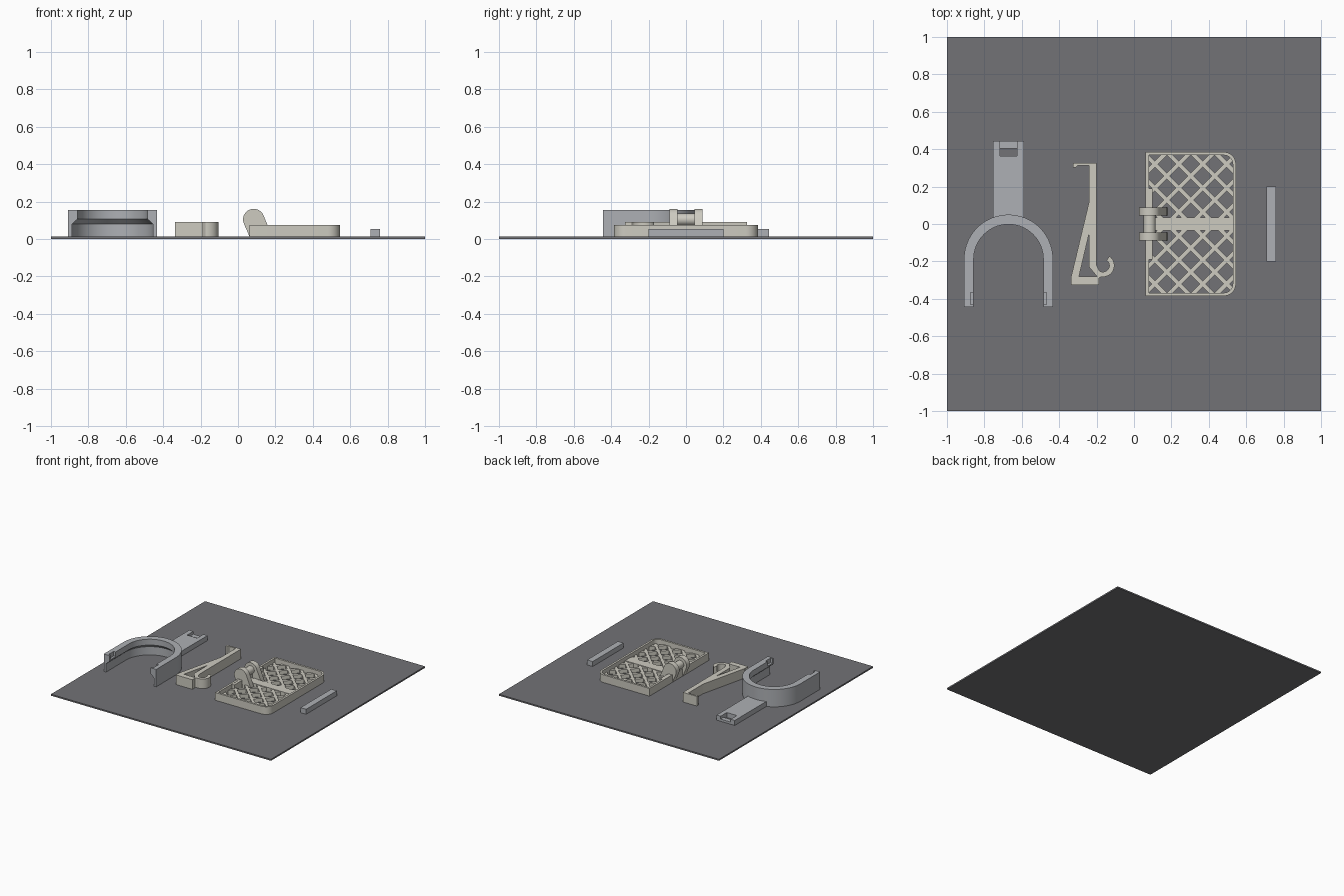
import bpy, bmesh, math
from mathutils import Vector, Matrix

if "Cube" in bpy.data.objects:
    bpy.data.objects.remove(bpy.data.objects["Cube"])


def material(name, rgb):
    m = bpy.data.materials.new(name)
    m.diffuse_color = (*rgb, 1)
    m.use_nodes = True
    m.node_tree.nodes["Principled BSDF"].inputs["Base Color"].default_value = m.diffuse_color
    return m


DARK = material("dark grey", (0.17, 0.17, 0.182))
GREY = material("cool grey", (0.42, 0.435, 0.46))
BEIGE = material("warm beige", (0.61, 0.595, 0.53))
Z0 = 0.012  # top of the base sheet


def finish(name, bm, mat, smooth=False):
    bmesh.ops.recalc_face_normals(bm, faces=bm.faces)
    me = bpy.data.meshes.new(name)
    bm.to_mesh(me)
    bm.free()
    ob = bpy.data.objects.new(name, me)
    bpy.context.collection.objects.link(ob)
    me.materials.append(mat)
    if smooth:
        bpy.ops.object.select_all(action='DESELECT')
        ob.select_set(True)
        bpy.context.view_layer.objects.active = ob
        bpy.ops.object.shade_smooth_by_angle(angle=math.radians(30))
    return ob


def add_box(bm, x0, x1, y0, y1, z0, z1):
    m = Matrix.Translation(((x0 + x1) / 2, (y0 + y1) / 2, (z0 + z1) / 2))
    return bmesh.ops.create_cube(bm, size=1, matrix=m @ Matrix.Diagonal((x1 - x0, y1 - y0, z1 - z0, 1)))


def boxes(name, mat, *specs):
    bm = bmesh.new()
    for s in specs:
        add_box(bm, *s)
    return finish(name, bm, mat)


def add_prism(bm, points, depth):
    """Extrude a closed 3D outline along the depth vector."""
    f = bm.faces.new([bm.verts.new(p) for p in points])
    r = bmesh.ops.extrude_face_region(bm, geom=[f], use_keep_orig=True)
    bmesh.ops.translate(bm, vec=depth, verts=[v for v in r['geom'] if isinstance(v, bmesh.types.BMVert)])


def bridge(bm, rings, closed):
    """Skin a list of equal closed cross-sections."""
    vs = [[bm.verts.new(p) for p in r] for r in rings]
    n = len(vs[0])
    for i in range(len(vs) if closed else len(vs) - 1):
        a, b = vs[i], vs[(i + 1) % len(vs)]
        for j in range(n):
            bm.faces.new((a[j], a[(j + 1) % n], b[(j + 1) % n], b[j]))
    if not closed:
        bm.faces.new(vs[0])
        bm.faces.new(vs[-1])


# Base sheet
boxes("base_sheet", DARK, (-1, 1, -1, 1, 0, Z0))

# U-shaped clamp: stepped section swept round an arch with straight legs
CX, CY, END = -0.671, -0.188, -0.444
section = [(0.238, Z0), (0.238, 0.155), (0.186, 0.155), (0.186, 0.107), (0.2165, 0.08), (0.2165, Z0)]
path = [(0, END)] + [(math.pi * i / 48, CY) for i in range(49)] + [(math.pi, END)]
bm = bmesh.new()
bridge(bm, [[(CX + r * math.cos(a), y + r * math.sin(a), z) for r, z in section] for a, y in path], False)
clamp = finish("clamp_arch", bm, GREY, True)

# Notches near the leg tips
cutter = boxes("notch_cutter", GREY,
               (CX - 0.204, CX - 0.17, -0.43, -0.365, 0.118, 0.2),
               (CX + 0.17, CX + 0.204, -0.43, -0.365, 0.118, 0.2))
cutter.hide_render = True
cutter.hide_viewport = True
mod = clamp.modifiers.new("notches", 'BOOLEAN')
mod.operation = 'DIFFERENCE'
mod.object = cutter

# Clamp arm with slotted end
A = 0.053
boxes("clamp_arm", GREY,
      (CX - 0.083, CX + 0.083, 0.03, 0.363, Z0, A),
      (CX - 0.083, CX - 0.046, 0.363, 0.444, Z0, A),
      (CX + 0.046, CX + 0.083, 0.363, 0.444, Z0, A),
      (CX - 0.046, CX + 0.046, 0.405, 0.444, Z0, 0.03))

# Lever: straight stem, top lip, diagonal brace, foot and hook
bm = bmesh.new()
lever = [
    [(-0.326, 0.326), (-0.326, 0.303), (-0.31, 0.303), (-0.302, 0.312), (-0.24, 0.312), (-0.24, 0.1),
     (-0.24, -0.23), (-0.19, -0.29), (-0.17, -0.28), (-0.2, -0.22), (-0.2, 0.326)],
    [(-0.24, 0.12), (-0.337, -0.285), (-0.295, -0.285), (-0.235, -0.03), (-0.215, -0.03), (-0.215, 0.12)],
    [(-0.337, -0.326), (-0.187, -0.326), (-0.187, -0.282), (-0.337, -0.282)],
]
for poly in lever:
    add_prism(bm, [(x, y, Z0) for x, y in poly], (0, 0, 0.079))
arc = [math.radians(170 + 245 * i / 28) for i in range(29)]
hook = [(r, a) for r, seq in ((0.061, arc), (0.034, arc[::-1])) for a in seq]
add_prism(bm, [(-0.166 + r * math.cos(a), -0.222 + r * math.sin(a), Z0) for r, a in hook], (0, 0, 0.079))
finish("lever_hook", bm, BEIGE, True)

# Basket rim: square corners at the hinge side, round at the far side
X0, X1, Y, T, R, TOP = 0.062, 0.545, 0.385, 0.017, 0.065, 0.075


def rim_outline(inset):
    r = R - inset
    pts = [(X0 + inset, -Y + inset)]
    for sy, start in ((-1, -90), (1, 0)):
        for i in range(9):
            a = math.radians(start + 90 * i / 8)
            pts.append((X1 - R + r * math.cos(a), sy * (Y - R) + r * math.sin(a)))
    return pts + [(X0 + inset, Y - inset)]


bm = bmesh.new()
bridge(bm, [[(*o, Z0), (*o, TOP), (*i, TOP), (*i, Z0)]
            for o, i in zip(rim_outline(0), rim_outline(T))], True)
finish("basket_rim", bm, BEIGE, True)

# Basket lattice: crossed diagonal strips trimmed to the rim
bm = bmesh.new()
mid = Vector(((X0 + X1) / 2, 0, 0.027))
for s in (-1, 1):
    for k in range(-5, 6):
        m = (Matrix.Translation(mid + Vector((0, k * 0.128, 0)))
             @ Matrix.Rotation(s * math.pi / 4, 4, 'Z') @ Matrix.Diagonal((1.6, 0.023, 0.03, 1)))
        bmesh.ops.create_cube(bm, size=1, matrix=m)
h = T / 2
trims = [((X0 + h, 0), (-1, 0)), ((X1 - h, 0), (1, 0)), ((0, Y - h), (0, 1)), ((0, -Y + h), (0, -1)),
         ((X1 - 0.027, Y - 0.027), (1, 1)), ((X1 - 0.027, -Y + 0.027), (1, -1))]
for co, no in trims:
    bmesh.ops.bisect_plane(bm, geom=bm.verts[:] + bm.edges[:] + bm.faces[:],
                           plane_co=(*co, 0), plane_no=(*no, 0), clear_outer=True)
finish("basket_lattice", bm, BEIGE)

# Basket spine and thickened hinge wall
boxes("basket_spine", BEIGE, (0.07, X1 - h, -0.036, 0.036, Z0, 0.046))
boxes("hinge_wall", BEIGE, (X0, 0.1, -0.19, 0.19, Z0, 0.073))

# Hinge ears: round-topped plates, and the pin between them
HX, HZ = 0.084, 0.104
ear = [(HX + 0.057 * math.cos(a), HZ + 0.057 * math.sin(a))
       for a in (math.radians(20 + 185 * i / 24) for i in range(25))]
ear += [(0.062, Z0), (0.178, Z0), (0.176, 0.03)]
for name, y in (("hinge_ear_front", -0.089), ("hinge_ear_back", 0.046)):
    bm = bmesh.new()
    add_prism(bm, [(x, y, z) for x, z in ear], (0, 0.043, 0))
    finish(name, bm, BEIGE, True)
bm = bmesh.new()
bmesh.ops.create_cone(bm, cap_ends=True, segments=32, radius1=0.032, radius2=0.032, depth=0.11,
                      matrix=Matrix.Translation((HX, 0, HZ)) @ Matrix.Rotation(math.pi / 2, 4, 'X'))
finish("hinge_pin", bm, BEIGE, True)

# Loose bar
boxes("loose_bar", GREY, (0.708, 0.759, -0.2, 0.2, Z0, A))
